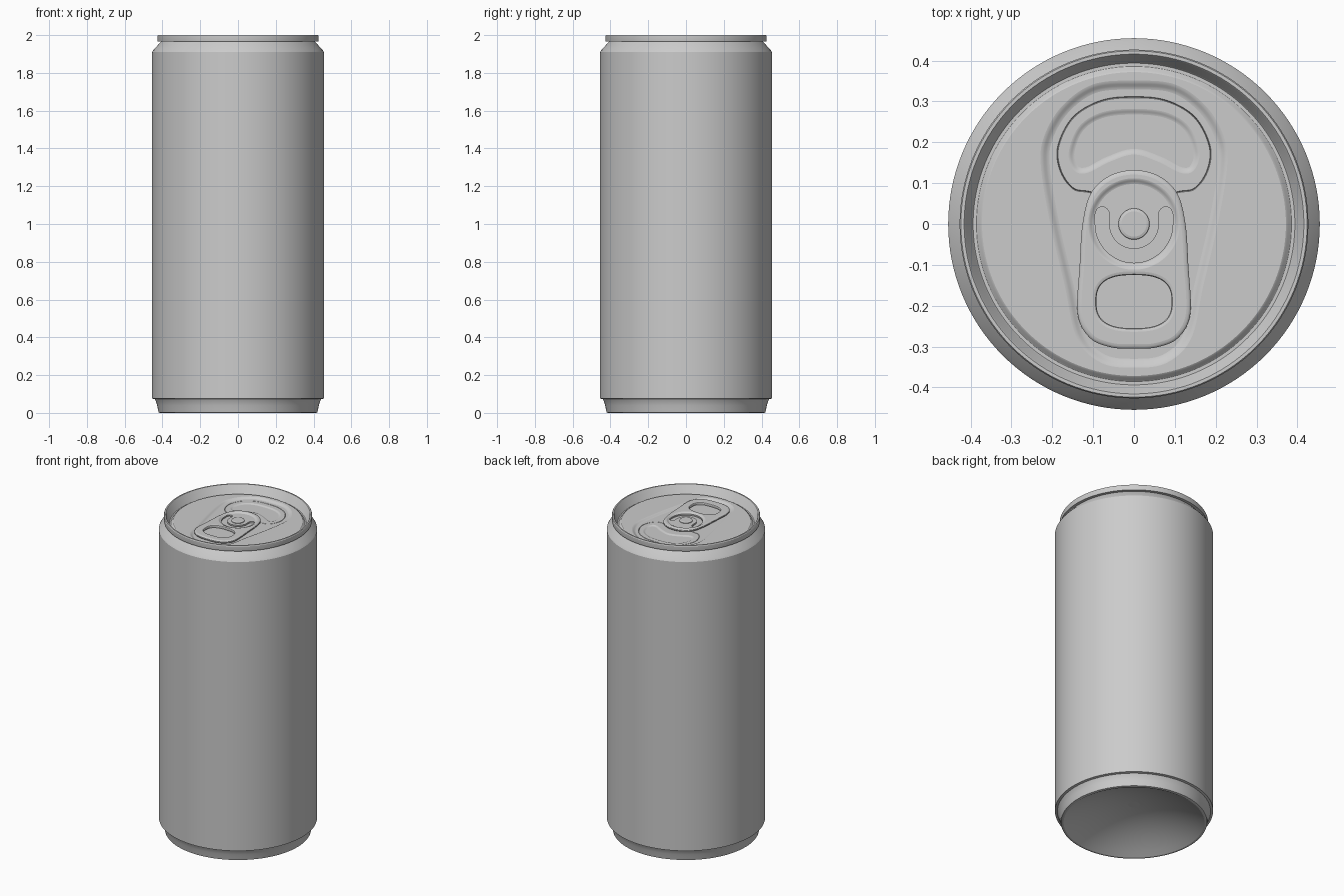
import bpy, bmesh, math
from mathutils import Vector

if "Cube" in bpy.data.objects:
    bpy.data.objects.remove(bpy.data.objects["Cube"])


def circle(r, n=128):
    return [Vector((r * math.cos(2 * math.pi * i / n), r * math.sin(2 * math.pi * i / n))) for i in range(n)]


def arc(cx, cy, r, a0, a1, n):
    return [Vector((cx + r * math.cos(math.radians(a0 + (a1 - a0) * i / n)),
                    cy + r * math.sin(math.radians(a0 + (a1 - a0) * i / n)))) for i in range(n + 1)]


def smooth_outline(half, steps=10):
    """Mirror a right-hand half outline (top to bottom) and smooth it; counter-clockwise."""
    pts = [Vector(p) for p in half]
    pts += [Vector((-p.x, p.y)) for p in reversed(pts[1:-1])]
    out, n = [], len(pts)
    for i in range(n):
        a, b, c, d = (pts[(i + k) % n] for k in (-1, 0, 1, 2))
        for s in range(steps):
            t = s / steps
            out.append(0.5 * (2 * b + (c - a) * t + (2 * a - 5 * b + 4 * c - d) * t * t
                              + (3 * b - a - 3 * c + d) * t ** 3))
    return out[::-1]


def inset(pts, d):
    """Move a counter-clockwise outline inward by d."""
    out, n = [], len(pts)
    for i, p in enumerate(pts):
        t = (pts[(i + 1) % n] - pts[i - 1]).normalized()
        out.append(p + Vector((-t.y, t.x)) * d)
    return out


class Sheet:
    """Builds a mesh out of closed outlines that are bridged or filled flat."""

    def __init__(self):
        self.bm = bmesh.new()

    def ring(self, pts, z):
        vs = [self.bm.verts.new((p.x, p.y, z)) for p in pts]
        for i in range(len(vs)):
            self.bm.edges.new((vs[i - 1], vs[i]))
        return vs

    def bridge(self, a, b):
        for i in range(len(a)):
            self.bm.faces.new((a[i - 1], a[i], b[i], b[i - 1]))
        return b

    def fill(self, *rings):
        edges = [self.bm.edges.get((r[i - 1], r[i])) for r in rings for i in range(len(r))]
        bmesh.ops.triangle_fill(self.bm, edges=edges, use_beauty=True, normal=(0, 0, 1))

    def lathe(self, profile):
        first = last = None
        for r, z in profile:
            cur = self.ring(circle(r), z)
            if last:
                self.bridge(last, cur)
            first, last = first or cur, cur
        return first, last

    def slope(self, pts, width, z0, z1, steps=5):
        """Soft step from an outline to its inset; returns the outer and inner ring."""
        first = last = self.ring(pts, z0)
        for k in range(1, steps + 1):
            t = k / steps
            last = self.bridge(last, self.ring(inset(pts, width * t), z0 + (z1 - z0) * t * t * (3 - 2 * t)))
        return first, last

    def finish(self, name, facing=0):
        bm = self.bm
        bmesh.ops.recalc_face_normals(bm, faces=bm.faces)
        if facing * sum(f.normal.z * f.calc_area() for f in bm.faces) < 0:
            bmesh.ops.reverse_faces(bm, faces=bm.faces)
        me = bpy.data.meshes.new(name)
        bm.to_mesh(me)
        bm.free()
        ob = bpy.data.objects.new(name, me)
        bpy.context.collection.objects.link(ob)
        bpy.ops.object.select_all(action='DESELECT')
        ob.select_set(True)
        bpy.context.view_layer.objects.active = ob
        bpy.ops.object.shade_smooth_by_angle(angle=math.radians(30))
        for p in me.polygons:
            if abs(p.normal.z) > 0.9999:
                p.use_smooth = False
        return ob


PANEL, FLOOR = 1.956, 1.946

# Can body: domed base, foot, straight wall and tapered neck
body = Sheet()
dome = [(0.405 * k / 12, 0.12 * (1 - (k / 12) ** 2)) for k in range(1, 13)]
first, _ = body.lathe(dome + [(0.412, 0), (0.42, 0.002), (0.424, 0.02), (0.428, 0.04), (0.434, 0.06),
                              (0.441, 0.073), (0.455, 0.076), (0.455, 1.91), (0.449, 1.92), (0.408, 1.965)])
body.fill(first)
body.finish("can_body", -1)

# Lid: rim, countersink, pear-shaped recess and scored mouth with sunken bead
lid = Sheet()
_, edge = lid.lathe([(0.408, 1.965), (0.426, 1.965), (0.427, 1.97), (0.427, 1.995), (0.424, 2.0), (0.416, 2.0),
                     (0.413, 1.997), (0.397, 1.945), (0.394, 1.942), (0.386, 1.942), (0.383, 1.944),
                     (0.377, 1.953), (0.372, PANEL)])
pear = smooth_outline([(0, .351), (.1, .342), (.175, .29), (.22, .215), (.228, .14), (.205, 0),
                       (.17, -.15), (.14, -.28), (.08, -.34), (0, -.352)])
mouth = smooth_outline([(0, .312), (.08, .303), (.15, .262), (.187, .19), (.181, .13), (.15, .086),
                        (.11, .077), (.05, .062), (0, .057)])
bead = smooth_outline([(0, .282), (.08, .273), (.135, .238), (.16, .175), (.147, .132), (.115, .125),
                       (.06, .152), (0, .17)])
outer, inner = lid.slope(pear, 0.022, PANEL, FLOOR)
lid.fill(edge, outer)
score = lid.ring(mouth, FLOOR)
lid.fill(inner, score)
groove = lid.bridge(score, lid.ring(inset(mouth, 0.0015), FLOOR - 0.004))
lip = lid.bridge(groove, lid.ring(inset(mouth, 0.003), FLOOR))
outer, inner = lid.slope(bead, 0.014, FLOOR, FLOOR - 0.005)
lid.fill(lip, outer)
lid.fill(inner)
lid.finish("lid", 1)

# Pull tab: rounded plate with a dish, a curved slot and a finger hole
tab = Sheet()
BOTTOM, TOP, DISH = 1.951, 1.967, 1.960
outline = smooth_outline([(0, .132), (.06, .118), (.106, .075), (.126, 0), (.133, -.1), (.138, -.22),
                          (.108, -.279), (.055, -.302), (0, -.305)])
finger = [Vector((math.copysign(abs(p.x) ** 0.75, p.x) * 0.092, math.copysign(abs(p.y) ** 0.75, p.y) * 0.065 - 0.19))
          for p in circle(1, 64)]
slot = (arc(0, 0, .095, 180, 360, 32) + arc(.078, .025, .017, 0, 180, 12)
        + arc(0, 0, .061, 0, -180, 28) + arc(-.078, .025, .017, 0, 180, 12))
base = tab.ring(inset(outline, 0.003), BOTTOM)
rim = base
for d, z in ((0, BOTTOM + .003), (0, TOP - .006), (.002, TOP - .003), (.006, TOP - .001), (.011, TOP)):
    rim = tab.bridge(rim, tab.ring(inset(outline, d), z))
hole = finger_base = tab.ring(finger, BOTTOM)
for d, z in ((0, TOP - .005), (-.002, TOP - .002), (-.006, TOP - .0005), (-.009, TOP)):
    hole = tab.bridge(hole, tab.ring(inset(finger, d), z))
dish, dish_floor = tab.slope(circle(0.112, 96), 0.014, TOP, DISH)
tab.fill(rim, hole, dish)
slot_base = tab.ring(slot, BOTTOM)
slot_top = tab.bridge(slot_base, tab.ring(slot, DISH))
tab.fill(dish_floor, slot_top)
tab.fill(base, finger_base, slot_base)
tab.finish("pull_tab")

# Rivet holding the tab
rivet = Sheet()
low, high = rivet.lathe([(0.038, FLOOR), (0.038, 1.964), (0.036, 1.9665), (0.031, 1.968)])
rivet.fill(low)
rivet.fill(high)
rivet.finish("rivet")
